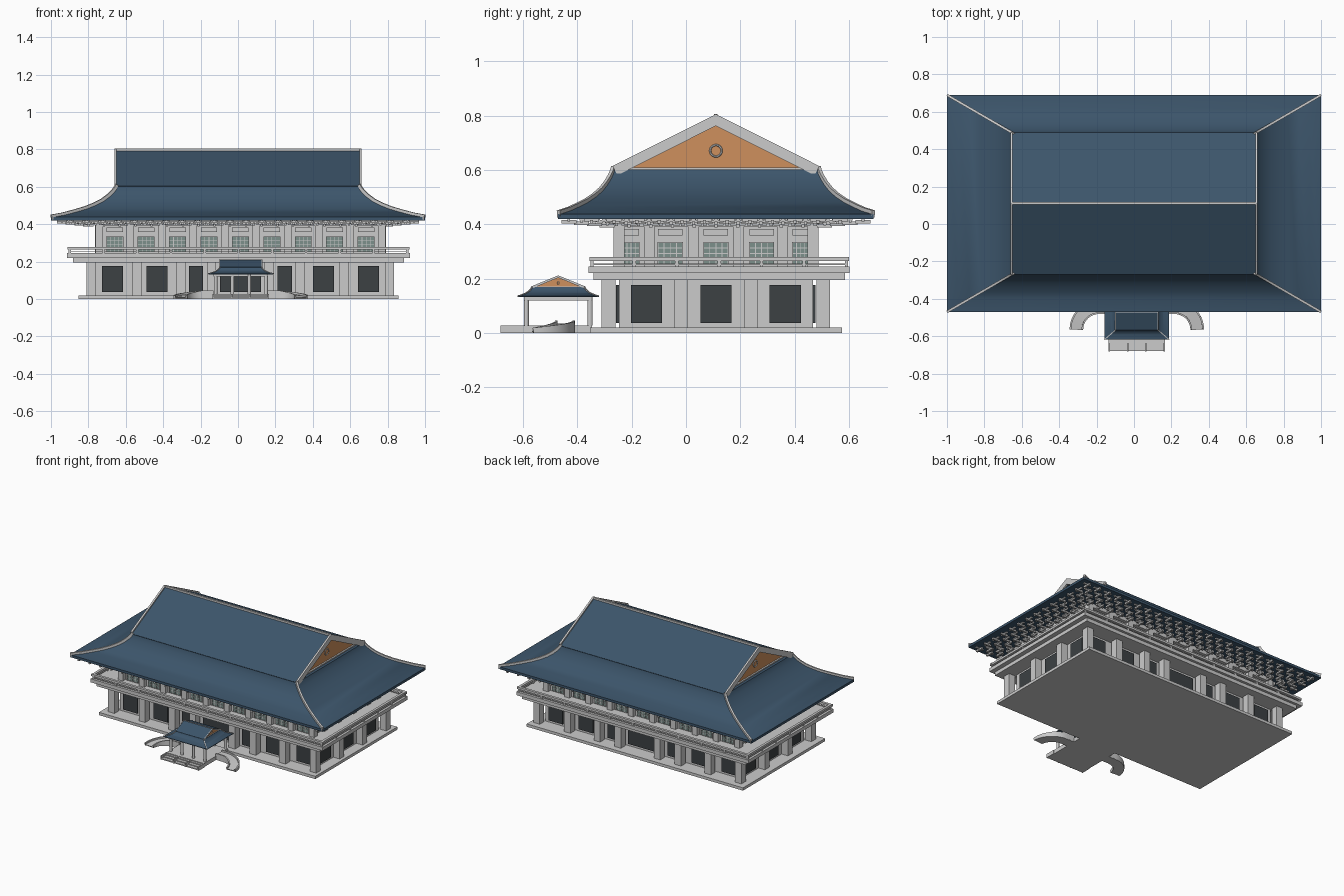
import bpy, bmesh, math
from mathutils import Vector

if "Cube" in bpy.data.objects:
    bpy.data.objects.remove(bpy.data.objects["Cube"])

def mat(name, c):
    m = bpy.data.materials.new(name)
    m.diffuse_color = (*c, 1)
    m.use_nodes = True
    m.node_tree.nodes["Principled BSDF"].inputs["Base Color"].default_value = m.diffuse_color
    return m

BLUE = mat("roof_blue", (0.045, 0.09, 0.145))
ORANGE = mat("gable_orange", (0.62, 0.28, 0.11))
DARK = mat("dark_opening", (0.045, 0.052, 0.057))
GLASS = mat("window_glass", (0.2, 0.28, 0.26))
CX, CY = 0.013, 0.11

def finish(name, bm, m=None, smooth=False):
    bmesh.ops.recalc_face_normals(bm, faces=bm.faces)
    me = bpy.data.meshes.new(name)
    bm.to_mesh(me)
    bm.free()
    ob = bpy.data.objects.new(name, me)
    bpy.context.collection.objects.link(ob)
    if m:
        me.materials.append(m)
    if smooth:
        bpy.ops.object.select_all(action='DESELECT')
        ob.select_set(True)
        bpy.context.view_layer.objects.active = ob
        bpy.ops.object.shade_smooth_by_angle(angle=math.radians(30))
    return ob

def loft(bm, rings, closed=True):
    rows = [[bm.verts.new(p) for p in r] for r in rings]
    n = len(rows[0])
    for a, b in zip(rows, rows[1:]):
        for i in range(n):
            bm.faces.new((a[i], a[(i + 1) % n], b[(i + 1) % n], b[i]))
    if closed:
        bm.faces.new(rows[0])
        bm.faces.new(rows[-1])

def boxes(name, items, m=None):
    """items: (x0, x1, y0, y1, z0, z1)"""
    bm = bmesh.new()
    for x0, x1, y0, y1, z0, z1 in items:
        loft(bm, [[(x0, y0, z), (x1, y0, z), (x1, y1, z), (x0, y1, z)] for z in (z0, z1)])
    return finish(name, bm, m)

def block(cx, cy, hx, hy, z0, z1):
    return (cx - hx, cx + hx, cy - hy, cy + hy, z0, z1)

def on_sides(hx, hy, xs, ys, t, z0, z1, cx=CX, cy=CY):
    """Blocks (offset, width) repeated on all four sides of a rectangle."""
    out = []
    for s in (-1, 1):
        out += [block(cx + u, cy + s * hy, w / 2, t / 2, z0, z1) for u, w in xs]
        out += [block(cx + s * hx, cy + u, t / 2, w / 2, z0, z1) for u, w in ys]
    return out

def sweep(name, paths, w, h, m=None, smooth=False):
    """Rectangular section whose top follows each path."""
    bm = bmesh.new()
    for path in paths:
        p = [Vector(q) for q in path]
        rings = []
        for i, c in enumerate(p):
            a = (c - p[i - 1]).normalized() if i else (p[1] - c).normalized()
            b = (p[i + 1] - c).normalized() if i < len(p) - 1 else a
            t = (a + b).normalized()
            side = t.cross(Vector((0, 0, 1))).normalized()
            n = side.cross(t) / max(0.5, t.dot(a))
            ring = [c + side * w / 2, c - side * w / 2, c - side * w / 2 - n * h, c + side * w / 2 - n * h]
            rings.append([(v.x, v.y, max(v.z, 0)) for v in ring])
        loft(bm, rings)
    return finish(name, bm, m, smooth)

PROFILE = [(0, 0), (0, .045), (.18, .075), (.35, .115), (.52, .16), (.66, .21), (.78, .265),
           (.87, .325), (.94, .385), (.98, .43), (1, .47)]

def hip_gable_roof(tag, cx, cy, hx, hy, z0, H, trim):
    # curved lower skirt
    k = [(1 - .345 * f, z0 + H * z) for f, z in PROFILE]
    bm = bmesh.new()
    loft(bm, [[(cx + a * hx * s, cy + b * hy * s, z) for a, b in ((-1, -1), (1, -1), (1, 1), (-1, 1))]
              for s, z in k])
    finish(tag + "_roof_skirt", bm, BLUE, True)
    # upper straight slopes
    gx, gy = .655 * hx, .655 * hy
    def gable_line(x, a, b):
        return [(cx + x, cy - gy, z0 + a * H), (cx + x, cy, z0 + b * H), (cx + x, cy + gy, z0 + a * H)]
    sweep(tag + "_roof_slopes", [gable_line(0, .475, .975)], 2 * gx, .05 * H, BLUE)
    # recessed gable walls
    inner = gx - .03 * hx
    bm = bmesh.new()
    loft(bm, [gable_line(x, .45, .93) for x in (-inner, inner)])
    finish(tag + "_gable_wall", bm, ORANGE)
    # pale edge boards, ridge and hip trims
    sweep(tag + "_barge_boards", [gable_line(s * gx, .505, 1) for s in (-1, 1)], trim, .1 * H)
    boxes(tag + "_ridge", [block(cx, cy, gx, trim / 2, z0 + .94 * H, z0 + H)])
    boxes(tag + "_gable_sills", [block(cx + s * (inner + trim / 3), cy, trim / 2, gy * .97, z0 + .46 * H, z0 + .49 * H)
                                 for s in (-1, 1)])
    sweep(tag + "_hip_trims", [[(cx + a * hx * s, cy + b * hy * s, z + .035 * H) for s, z in k[1:]]
                               for a in (-1, 1) for b in (-1, 1)], trim, .07 * H, None, True)
    # round gable ornament
    for s in (-1, 1):
        bpy.ops.mesh.primitive_torus_add(location=(cx + s * inner, cy, z0 + .65 * H), rotation=(0, math.pi / 2, 0),
                                         major_radius=.055 * H, minor_radius=.01 * H,
                                         major_segments=20, minor_segments=6)
        bpy.context.object.name = tag + "_gable_ring"

# base and lower storey
boxes("base_platform", [block(.003, CY, .855, .463, 0, .02)])
boxes("lower_walls", [block(CX, CY, .772, .357, .02, .2)])
px = [(s * u, .05) for s in (-1, 1) for u in (.155, .32, .555, .797)]
boxes("lower_pillars", on_sides(.797, .395, px, [(-.13, .05), (.13, .05)], .05, .02, .2))
wx = [(s * u, w) for s in (-1, 1) for u, w in ((.685, .112), (.445, .112), (.237, .075))] + [(0, .22)]
boxes("lower_windows", on_sides(.775, .36, wx, [(-.255, .115), (0, .115), (.255, .115)], .014, .037, .177), DARK)

# balcony slab and railing
BX, BY = .003, .122
boxes("balcony_slab", [block(BX, BY, .885, .462, .195, .225), block(BX, BY, .917, .48, .22, .245)])
rx = [(i * .1805, .012) for i in range(-5, 6)]
ry = [(i * .156, .012) for i in range(-2, 3)]
boxes("railing_posts", on_sides(.9025, .468, rx, ry, .012, .245, .272, BX, BY))
boxes("railing_handrail", on_sides(.9025, .468, [(0, 1.83)], [(0, .95)], .018, .264, .279, BX, BY))
boxes("railing_lower_rail", on_sides(.9025, .468, [(0, 1.81)], [(0, .93)], .008, .25, .255, BX, BY))

# upper storey
boxes("upper_walls", [block(CX, CY, .75, .35, .245, .42)])
px = [((i - 4.5) * .168, .04) for i in range(10)]
boxes("upper_pillars", on_sides(.757, .357, px, [(u, .04) for u in (-.245, -.083, .083, .245)], .04, .245, .405))
wx = [(i * .168, .088) for i in range(-4, 5)]
wy = [(-.168, .09), (0, .09), (.168, .09), (-.312, .06), (.312, .06)]
boxes("upper_windows", on_sides(.752, .352, wx, wy, .012, .25, .335), GLASS)
bars = []
for j in range(5):
    z = .25 + j * .0205
    bars += on_sides(.756, .356, wx, wy, .008, z, z + .003)
for f in (-.5, -.25, 0, .25, .5):
    bars += on_sides(.756, .356, [(u + f * w, .003) for u, w in wx], [(u + f * w, .003) for u, w in wy], .008, .25, .335)
boxes("window_lattice", bars)
boxes("transom_panels", on_sides(.753, .353, wx, wy, .014, .358, .383))
boxes("wall_top_beam", on_sides(.757, .357, [(0, 1.53)], [(0, .73)], .03, .392, .42))

# eave brackets: four rows of arms, cross bars and small blocks
br = []
for r in range(4):
    hx, hy, z = .80 + .047 * r, .40 + .047 * r, .388 + .005 * r
    nx, ny = round(2 * hx / .084), round(2 * hy / .084)
    ux = [(-hx + 2 * hx * i / nx) for i in range(nx + 1)]
    uy = [(-hy + 2 * hy * i / ny) for i in range(1, ny)]
    br += on_sides(hx, hy, [(u, .012) for u in ux], [(u, .012) for u in uy], .055, z, z + .012, 0)
    br += on_sides(hx, hy, [(u, .056) for u in ux], [(u, .056) for u in uy], .01, z + .008, z + .018, 0)
    for d in (-.022, 0, .022):
        br += on_sides(hx, hy, [(u + d, .014) for u in ux], [(u + d, .014) for u in uy], .016, z + .016, .424, 0)
boxes("eave_brackets", br)

hip_gable_roof("main", 0, CY, 1.0, .58, .42, .385, .013)

# entrance porch
PX, PY = .015, -.47
hip_gable_roof("porch", PX, PY, .173, .148, .132, .08, .005)
boxes("porch_floor", [block(PX, -.483, .148, .137, 0, .028)])
boxes("porch_steps", [(PX - .148, PX + .148, y, -.61, 0, z) for y, z in ((-.678, .008), (-.656, .015), (-.635, .022))])
boxes("step_cheeks", [(PX + u - .004, PX + u + .004, -.682, -.61, 0, .027) for u in (-.148, -.048, .048, .148)])
for y in (-.587, -.353):
    for u in (-.135, -.045, .045, .135):
        bpy.ops.mesh.primitive_cylinder_add(vertices=12, radius=.0095, depth=.106, location=(PX + u, y, .08))
        bpy.context.object.name = "porch_post"
boxes("porch_beams", on_sides(.135, .117, [(0, .29)], [(0, .25)], .014, .12, .134, PX, PY))

# curved ramps either side of the porch
def ramp_path(s, r, lift):
    pts = []
    for i in range(13):
        a = math.pi / 2 * i / 12
        pts.append((PX + s * (.203 + r * math.cos(a)), -.565 + r * math.sin(a), .008 + .027 * i / 12 + lift))
    return pts + [(PX + s * .146, -.565 + r, .035 + lift)]

sweep("curved_ramps", [ramp_path(s, .12, 0) for s in (-1, 1)], .07, .04, None, True)
sweep("ramp_kerbs", [ramp_path(s, r, .011) for s in (-1, 1) for r in (.088, .152)], .009, .045, None, True)
